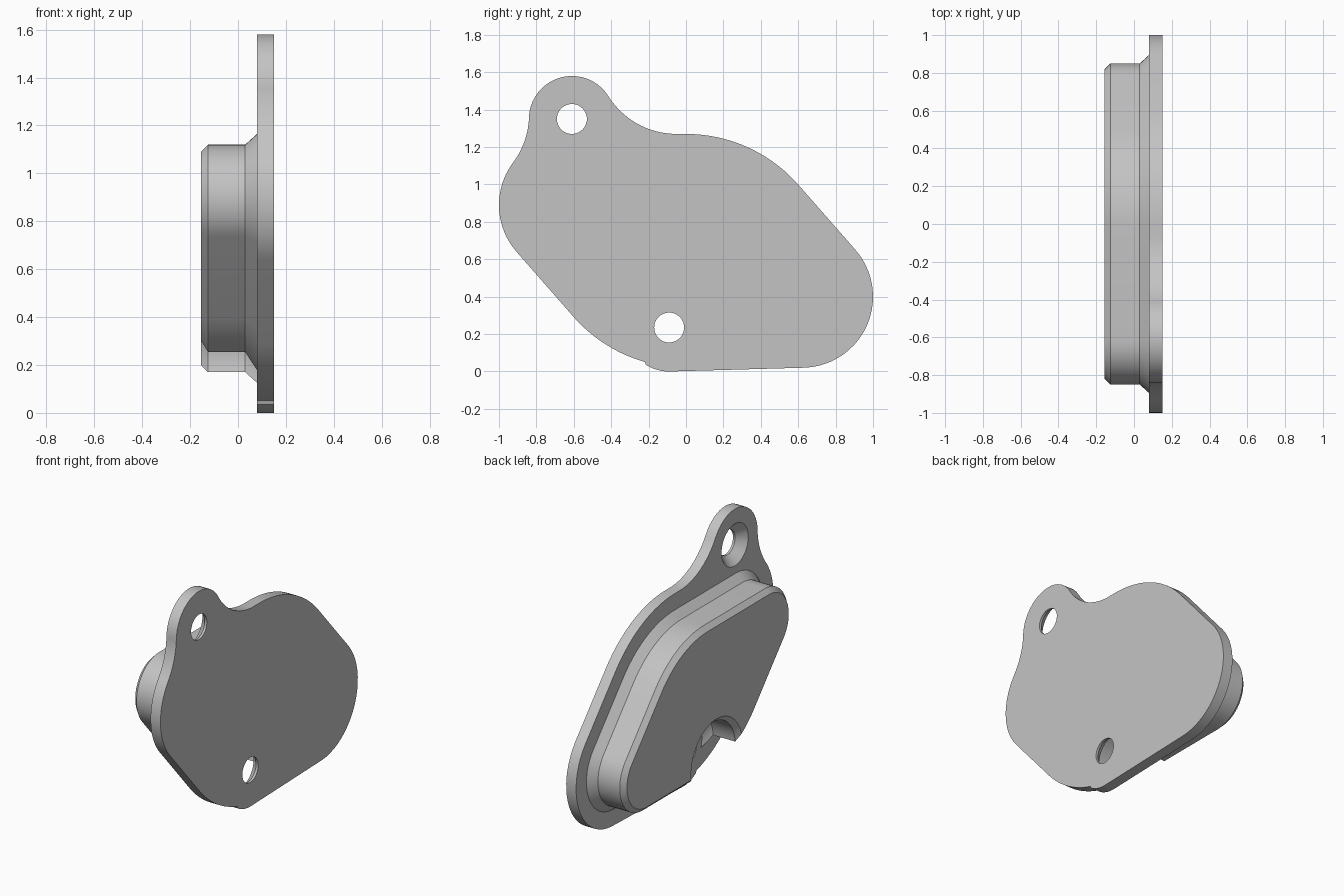
import bpy, bmesh
from math import sin, cos, asin, acos, atan2, radians, degrees, hypot

cube = bpy.data.objects.get("Cube")
if cube:
    bpy.data.objects.remove(cube)

grey = bpy.data.materials.new("light_grey")
grey.use_nodes = True
grey.diffuse_color = (0.55, 0.55, 0.55, 1)
grey.node_tree.nodes["Principled BSDF"].inputs["Base Color"].default_value = grey.diffuse_color

# Shared layout in the (y, z) plane
LOW_HOLE, EAR = (-0.09, 0.235), (-0.61, 1.35)
RIGHT, LEFT = (0.62, 0.40), (-0.62, 0.89)      # end lobes, radius 0.38
UPPER, LOWER = (0, 0.47), (0, 0.82)            # broad arcs, radius 0.80
PLATE_IN, PLATE_OUT = 0.08, 0.15


def arc(c, r, a0, a1, n=20):
    steps = [radians(a0 + (a1 - a0) * i / n) for i in range(n + 1)]
    return [(c[0] + r * cos(a), c[1] + r * sin(a)) for a in steps]


def circle(c, r):
    return arc(c, r, 0, 360, 48)[:-1]


def add_loop(bm, points, x):
    return [bm.verts.new((x, y, z)) for y, z in points]


def bridge(bm, a, b):
    for i in range(len(a)):
        j = (i + 1) % len(a)
        bm.faces.new((a[i], a[j], b[j], b[i]))


def fill(bm, *loops):
    edges = []
    for loop in loops:
        for i, v in enumerate(loop):
            w = loop[(i + 1) % len(loop)]
            edges.append(bm.edges.get((v, w)) or bm.edges.new((v, w)))
    bmesh.ops.triangle_fill(bm, edges=edges, use_beauty=True)


def finish(bm, name):
    bmesh.ops.recalc_face_normals(bm, faces=bm.faces)
    mesh = bpy.data.meshes.new(name)
    bm.to_mesh(mesh)
    bm.free()
    obj = bpy.data.objects.new(name, mesh)
    bpy.context.collection.objects.link(obj)
    mesh.materials.append(grey)
    bpy.ops.object.select_all(action='DESELECT')
    obj.select_set(True)
    bpy.context.view_layer.objects.active = obj
    bpy.ops.object.shade_smooth_by_angle(angle=radians(25))


# Mounting plate with an ear and two countersunk holes
outline = (arc(RIGHT, 0.38, -88, 41.3)
           + arc(UPPER, 0.80, 41.3, 90)
           + arc((-0.05, 1.701), 0.431, -90, -147.9)[1:]
           + arc(EAR, 0.23, 32.1, 177.8)[1:]
           + arc((-1.27, 1.375), 0.431, -2.2, -36.7)[1:]
           + arc(LEFT, 0.38, 143.3, 221.3)[1:]
           + arc(LOWER, 0.80, 221.3, 254)
           + arc(LOW_HOLE, 0.235, 238, 271))
bm = bmesh.new()
inner, outer = add_loop(bm, outline, PLATE_IN), add_loop(bm, outline, PLATE_OUT)
bridge(bm, inner, outer)
inner_holes, outer_holes = [], []
for c in (LOW_HOLE, EAR):
    rings = [add_loop(bm, circle(c, r), x)
             for r, x in ((0.135, PLATE_IN), (0.08, 0.135), (0.08, PLATE_OUT))]
    bridge(bm, rings[0], rings[1])
    bridge(bm, rings[1], rings[2])
    inner_holes.append(rings[0])
    outer_holes.append(rings[2])
fill(bm, inner, *inner_holes)
fill(bm, outer, *outer_holes)
finish(bm, "mounting_plate")


# Raised plug outline, inset from the plate and notched around the lower hole
def plug_outline(d):
    big, notch = 0.80 - d, 0.08 + d
    ey, ez = LOW_HOLE[0] - LOWER[0], LOW_HOLE[1] - LOWER[1]
    e = hypot(ey, ez)
    meet = degrees(atan2(ez, ey) - acos((big**2 + e**2 - notch**2) / (2 * big * e))) + 360
    py, pz = arc(LOWER, big, meet, meet, 1)[0]
    start = degrees(atan2(pz - LOW_HOLE[1], py - LOW_HOLE[0])) % 360
    end = degrees(asin((0.02 + d - LOW_HOLE[1]) / notch))
    return (arc(RIGHT, 0.38 - d, -90, 41.3)
            + arc(UPPER, big, 41.3, 90)
            + arc(LEFT, 0.38 - d, 90, 221.3)
            + arc(LOWER, big, 221.3, meet)
            + arc(LOW_HOLE, notch, start, end, 28)[1:])


# Plug: flared foot, straight wall, chamfered rim
bm = bmesh.new()
loops = [add_loop(bm, plug_outline(d), x)
         for d, x in ((0.105, PLATE_IN), (0.15, 0.03), (0.15, -0.125), (0.18, -0.155))]
for a, b in zip(loops, loops[1:]):
    bridge(bm, a, b)
fill(bm, loops[0])
fill(bm, loops[-1])
finish(bm, "plug")
